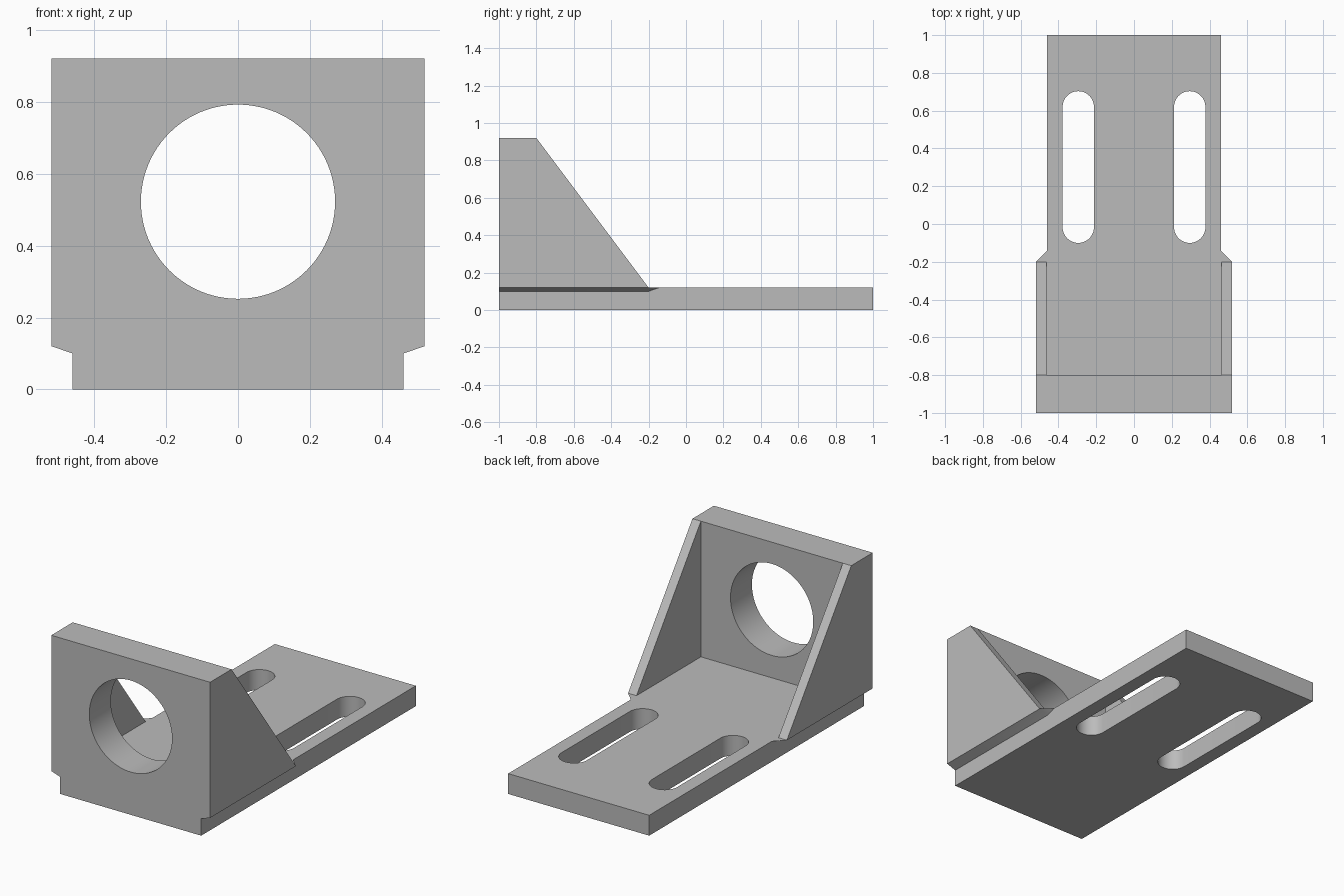
import bpy
import bmesh
from math import cos, sin, pi
from mathutils import Vector

cube = bpy.data.objects.get("Cube")
if cube:
    bpy.data.objects.remove(cube, do_unlink=True)

# Main dimensions
BASE_W, WIDE_W = 0.46, 0.518      # half widths of base and upright
BASE_H, LEDGE_Z, TOP = 0.12, 0.10, 0.92
FRONT, PLATE_BACK, GUSSET_END, BACK = -1.0, -0.8, -0.2, 1.0

grey = bpy.data.materials.new("plain grey")
grey.use_nodes = True
grey.diffuse_color = (0.5, 0.5, 0.5, 1)
grey.node_tree.nodes["Principled BSDF"].inputs["Base Color"].default_value = (0.5, 0.5, 0.5, 1)


def finish(name, bm):
    bmesh.ops.recalc_face_normals(bm, faces=bm.faces)
    mesh = bpy.data.meshes.new(name)
    bm.to_mesh(mesh)
    bm.free()
    mesh.materials.append(grey)
    obj = bpy.data.objects.new(name, mesh)
    bpy.context.collection.objects.link(obj)
    bpy.ops.object.select_all(action='DESELECT')
    obj.select_set(True)
    bpy.context.view_layer.objects.active = obj
    bpy.ops.object.shade_smooth_by_angle(angle=pi / 6)
    return obj


def prism(name, loops, place, depth):
    """Extrude an outline with holes; place maps (u, v) to 3D."""
    bm = bmesh.new()
    edges = []
    for loop in loops:
        verts = [bm.verts.new(place(u, v)) for u, v in loop]
        edges += [bm.edges.new((a, b)) for a, b in zip(verts, verts[1:] + verts[:1])]
    bmesh.ops.triangle_fill(bm, edges=edges, use_beauty=True)
    result = bmesh.ops.extrude_face_region(bm, geom=bm.faces[:], use_keep_orig=True)
    moved = [g for g in result["geom"] if isinstance(g, bmesh.types.BMVert)]
    bmesh.ops.translate(bm, verts=moved, vec=Vector(depth))
    return finish(name, bm)


def arc(cx, cy, r, start, end, n):
    return [(cx + r * cos(start + (end - start) * i / n),
             cy + r * sin(start + (end - start) * i / n)) for i in range(n + 1)]


def slot(x, y0, y1, r):
    return arc(x, y1, r, 0, pi, 24) + arc(x, y0, r, pi, 2 * pi, 24)


# Base plate with two long slots
outline = [(-BASE_W, PLATE_BACK), (BASE_W, PLATE_BACK), (BASE_W, BACK), (-BASE_W, BACK)]
slots = [slot(s * 0.295, -0.017, 0.62, 0.083) for s in (-1, 1)]
prism("base_plate", [outline] + slots, lambda u, v: (u, v, 0), (0, 0, BASE_H))

# Upright front plate with round bore
half = [(BASE_W, 0), (BASE_W, LEDGE_Z), (WIDE_W, BASE_H), (WIDE_W, TOP)]
outline = half + [(-x, z) for x, z in reversed(half)]
bore = arc(0, 0.522, 0.27, 0, 2 * pi, 96)[:-1]
prism("front_plate", [outline, bore], lambda u, v: (u, FRONT, v),
      (0, PLATE_BACK - FRONT, 0))

# Side gussets and the sloped ledges beneath them
triangle = [(PLATE_BACK, BASE_H), (GUSSET_END, BASE_H), (PLATE_BACK, TOP)]
for side, s in (("left", 1), ("right", -1)):
    inner = BASE_W + 0.003
    prism(side + "_gusset", [triangle], lambda u, v: (s * inner, u, v),
          (s * (WIDE_W - inner), 0, 0))

    bm = bmesh.new()
    for y, tip in ((PLATE_BACK, 0), (GUSSET_END, WIDE_W - BASE_W)):
        for x, py, z in ((BASE_W, y, LEDGE_Z), (WIDE_W, y, BASE_H), (BASE_W, y + tip, BASE_H)):
            bm.verts.new((s * x, py, z))
    bmesh.ops.convex_hull(bm, input=bm.verts[:])
    finish(side + "_ledge", bm)
